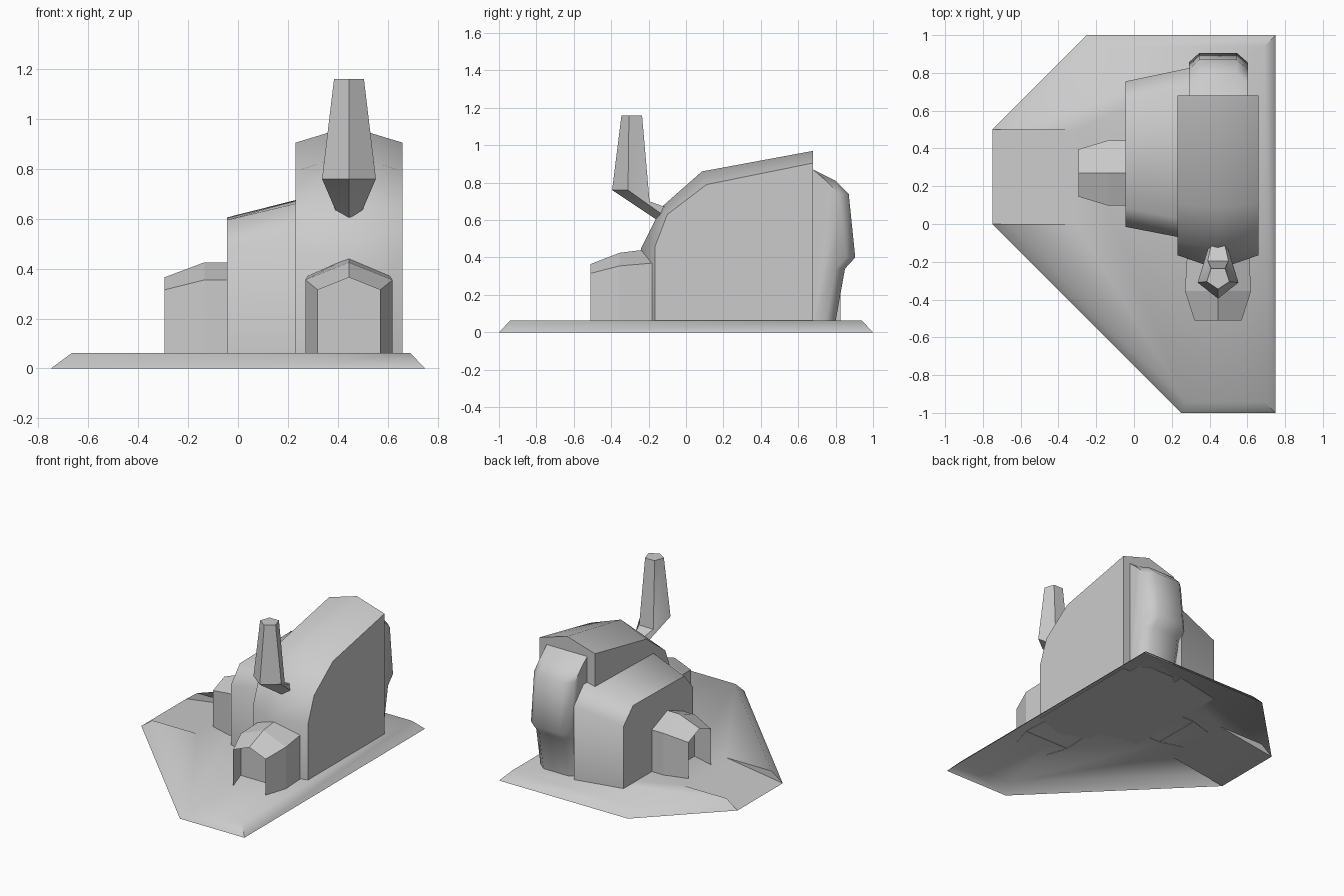
import bpy, bmesh, math

if "Cube" in bpy.data.objects:
    bpy.data.objects.remove(bpy.data.objects["Cube"])

Z0 = 0.06  # top of the base slab


def finish(name, bm, angle=40):
    bmesh.ops.recalc_face_normals(bm, faces=bm.faces)
    me = bpy.data.meshes.new(name)
    bm.to_mesh(me)
    bm.free()
    me.shade_smooth()
    me.set_sharp_from_angle(angle=math.radians(angle))
    ob = bpy.data.objects.new(name, me)
    bpy.context.collection.objects.link(ob)
    return ob


def loft(name, rows, closed=False, caps=(), angle=40):
    """Skin matching point rows; caps lists the row indices to fill."""
    bm = bmesh.new()
    vs = [[bm.verts.new(p) for p in r] for r in rows]
    n = len(rows[0])
    for a, b in zip(vs, vs[1:]):
        for i in range(n if closed else n - 1):
            j = (i + 1) % n
            bm.faces.new((a[i], a[j], b[j], b[i]))
    for c in caps:
        bm.faces.new(vs[c])
    return finish(name, bm, angle)


# base slab: sloped rim, open underneath, with a ramp cut into the left edge
T = 0.0625
low = [(-.75, 0), (.25, -1), (.75, -1), (.75, 1), (-.25, 1), (-.75, .5)]
high = [(-.665, 0), (.275, -.94), (.69, -.94), (.69, .94), (-.225, .94), (-.665, .5)]
bm = bmesh.new()
lo = [bm.verts.new((x, y, 0)) for x, y in low]
hi = [bm.verts.new((x, y, T)) for x, y in high]
ramp_back = bm.verts.new((-.31, .5, T))
ramp_front = bm.verts.new((-.31, 0, T))
for i in range(5):
    bm.faces.new((lo[i], lo[i + 1], hi[i + 1], hi[i]))
bm.faces.new(hi + [ramp_back, ramp_front])
bm.faces.new((lo[0], ramp_front, ramp_back, lo[5]))
bm.faces.new((lo[0], hi[0], ramp_front))
bm.faces.new((lo[5], ramp_back, hi[5]))
finish("base", bm, 50)

# main hall: eave and ridge side profiles (y, z) skinned across x
eave = [(-.165, Z0), (-.165, .46), (-.10, .63), (.11, .79), (.68, .905), (.68, Z0)]
ridge = [(-.24, Z0), (-.24, .45), (-.13, .67), (.085, .86), (.68, .97), (.68, Z0)]
loft("main_hall", [[(x, y, z) for y, z in p]
                   for x, p in ((.23, eave), (.445, ridge), (.66, eave))],
     closed=True, caps=(0, 2), angle=38)

# side wing: profile with sloped shoulders, growing towards the hall
wing_out = [(-.015, Z0), (-.015, .48), (.085, .595), (.65, .605), (.755, .50), (.755, Z0)]
wing_in = [(-.08, Z0), (-.08, .56), (.02, .675), (.72, .69), (.825, .58), (.825, Z0)]
loft("side_wing", [[(-.045, y, z) for y, z in wing_out],
                   [(.29, y, z) for y, z in wing_in]],
     closed=True, caps=(0, 1), angle=50)


# porches: gabled shells open at the front with a recessed door panel
def porch(name, sections, place):
    rows = []
    for d, w, e, r in sections:
        shape = [(-w, Z0), (-w, e), (0, r), (w, e), (w, Z0)]
        rows.append([place(d, s, z) for s, z in shape])
    loft(name, rows, caps=(1,), angle=30)


porch("front_porch",
      [(-.51, .125, .315, .365), (-.355, .175, .355, .425), (-.18, .165, .37, .447)],
      lambda d, s, z: (.445 + s, d, z))
porch("side_porch",
      [(-.295, .125, .315, .365), (-.135, .173, .355, .425), (-.03, .173, .355, .425)],
      lambda d, s, z: (d, .27 + s, z))

# rear tower: bulging profile with chamfered vertical corners
tower = [(.68, .87), (.80, .81), (.87, .74), (.905, .40), (.85, .34), (.80, Z0)]
rows = []
for x, inset in ((.29, .05), (.345, 0), (.545, 0), (.603, .05)):
    rows.append([(x, y - (inset if i else 0), z) for i, (y, z) in enumerate(tower)]
                + [(x, .68, Z0)])
loft("rear_tower", rows, closed=True, caps=(0, 3), angle=50)


# chimney: bent five-sided pipe; each ring is front, side and back (half width, y, z)
def ring(front, side, back):
    right = [(.445 + w, y, z) for w, y, z in (side, back)]
    left = [(.445 - w, y, z) for w, y, z in (back, side)]
    return [(.445, *front)] + right + left


loft("chimney", [
    ring((-.11, .565), (.045, -.09, .60), (.025, -.05, .64)),
    ring((-.14, .59), (.05, -.12, .625), (.03, -.085, .66)),
    ring((-.395, .76), (.108, -.31, .76), (.055, -.195, .70)),
    ring((-.345, 1.16), (.06, -.305, 1.16), (.037, -.235, 1.16)),
], closed=True, caps=(0, 3), angle=50)
